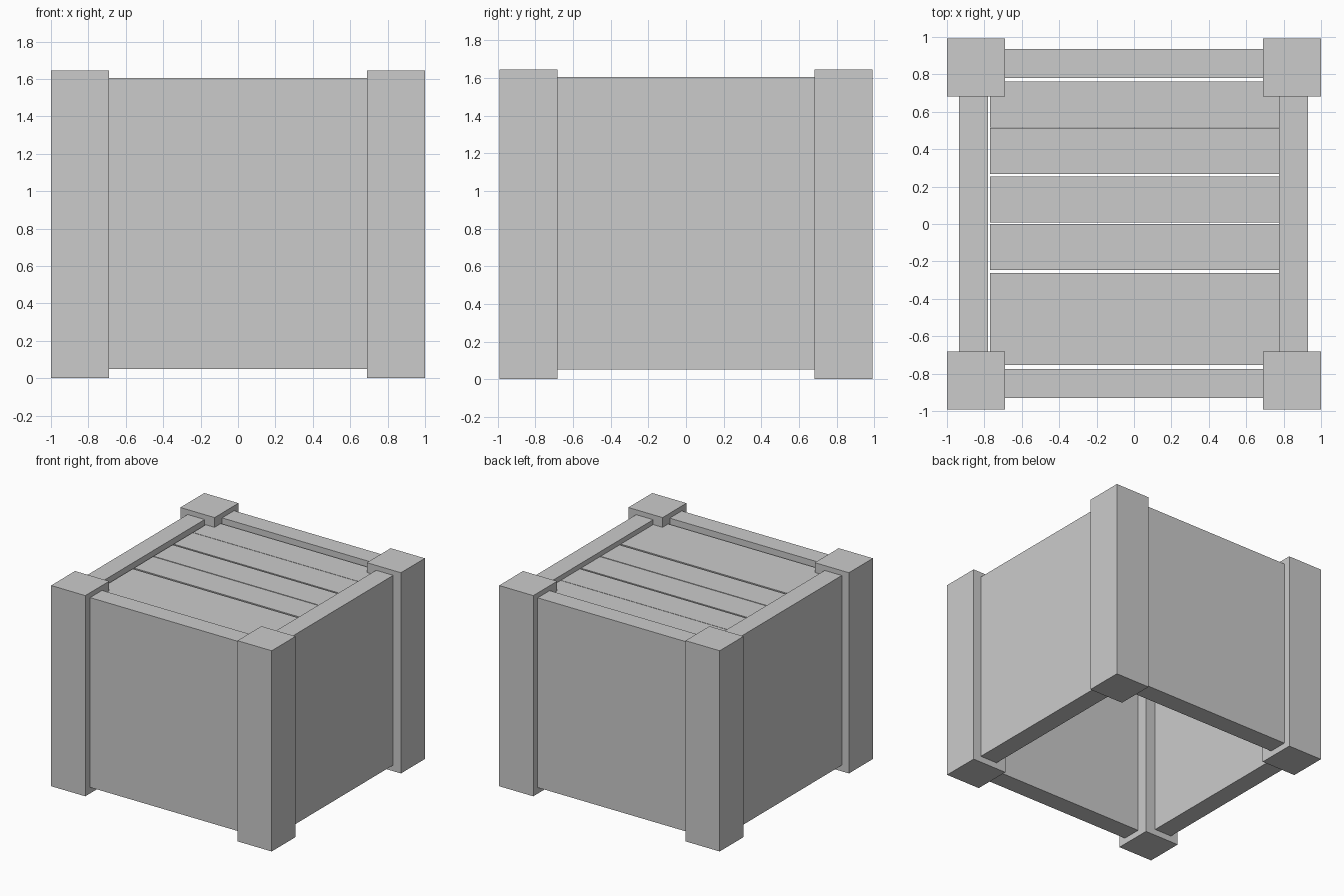
import bpy
import bmesh

if "Cube" in bpy.data.objects:
    bpy.data.objects.remove(bpy.data.objects["Cube"])


def box(name, lo, hi):
    """Axis-aligned box between two corners."""
    bm = bmesh.new()
    bmesh.ops.create_cube(bm, size=1)
    for v in bm.verts:
        v.co = [(hi[i] if v.co[i] > 0 else lo[i]) for i in range(3)]
    me = bpy.data.meshes.new(name)
    bm.to_mesh(me)
    bm.free()
    ob = bpy.data.objects.new(name, me)
    bpy.context.collection.objects.link(ob)
    return ob


# Corner posts, standing proud of the walls
X, Y, W, H = 1.0, 0.992, 0.31, 1.645
for side, x0 in (("left", -X), ("right", X - W)):
    for end, y0 in (("front", -Y), ("back", Y - W)):
        box(f"{end}_{side}_post", (x0, y0, 0), (x0 + W, y0 + W, H))

# Wall panels, with their ends let into the posts
Z0, Z1, E = 0.05, 1.605, 0.76
box("front_panel", (-E, -0.93, Z0), (E, -0.775, Z1))
box("back_panel", (-E, 0.78, Z0), (E, 0.935, Z1))
box("left_panel", (-0.935, -E, Z0), (-0.78, E, Z1))
box("right_panel", (0.775, -E, Z0), (0.93, E, Z1))

# Lid planks with slightly uneven gaps, set just below the wall tops
PLANK, TOP, THICK = 0.246, 1.565, 0.08
for i, y in enumerate((-0.755, -0.509, -0.247, 0.007, 0.267, 0.517)):
    y0 = y if i != 2 else -0.247
    box(f"lid_plank_{i + 1}", (-0.77, y0, TOP - THICK), (0.775, y0 + PLANK, TOP))
